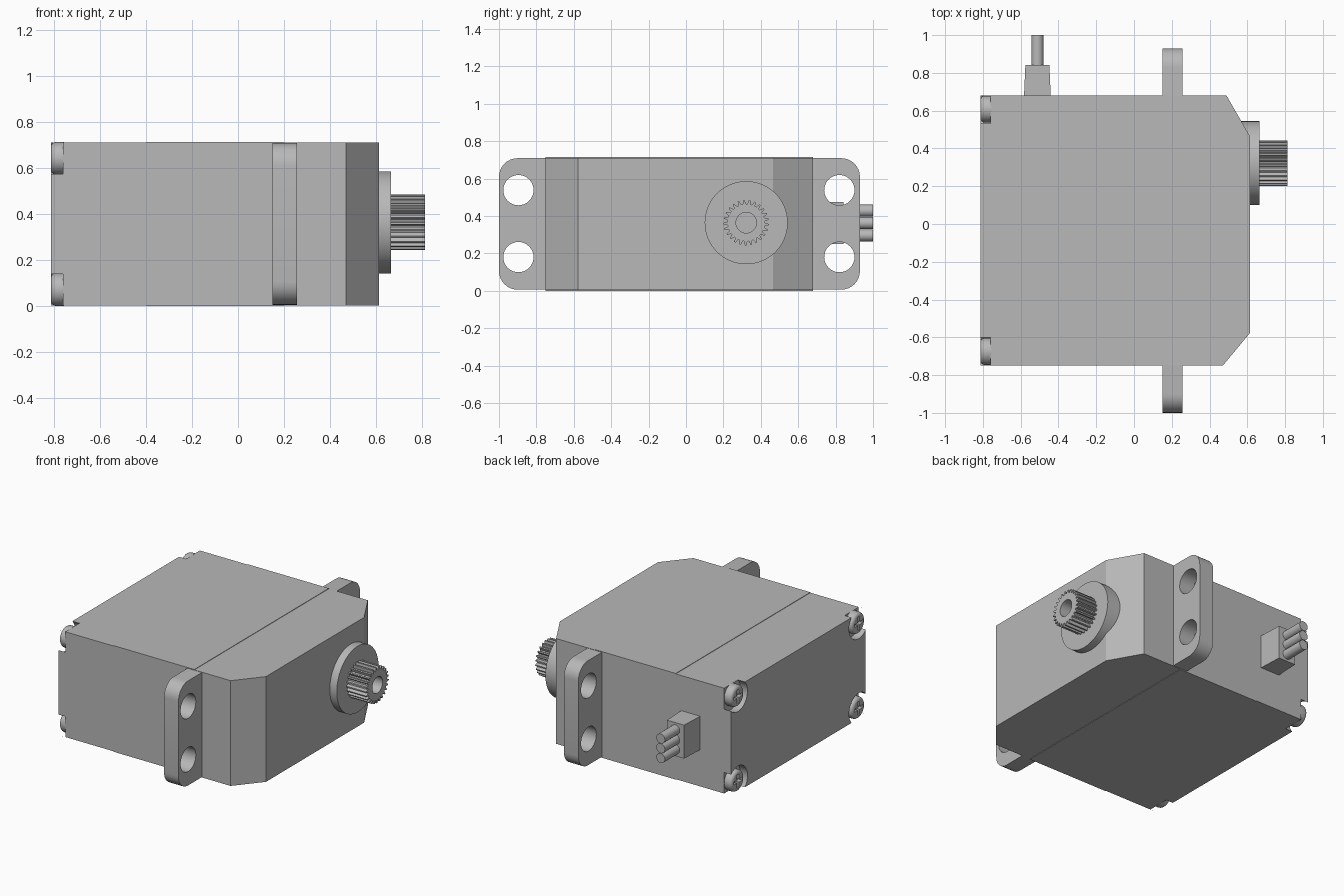
import bpy, bmesh
from math import sin, cos, pi, radians

if "Cube" in bpy.data.objects:
    bpy.data.objects.remove(bpy.data.objects["Cube"])

grey = bpy.data.materials.new("plain grey")
grey.use_nodes = True
COLOUR = (0.48, 0.48, 0.48, 1)
grey.diffuse_color = COLOUR
grey.node_tree.nodes["Principled BSDF"].inputs["Base Color"].default_value = COLOUR


def place(axis, a, b, t):
    """Map a 2D profile point and a distance along an axis to 3D."""
    return {"x": (t, a, b), "y": (a, t, b), "z": (a, b, t)}[axis]


def prism(name, points, axis, lo, hi, bevel_lo=0):
    """Extrude a profile along an axis, optionally rounding the rim at lo."""
    bm = bmesh.new()
    base = bm.faces.new([bm.verts.new(place(axis, a, b, lo)) for a, b in points])
    rim = list(base.edges)
    ext = bmesh.ops.extrude_face_region(bm, geom=[base], use_keep_orig=True)
    for v in ext["geom"]:
        if isinstance(v, bmesh.types.BMVert):
            v.co["xyz".index(axis)] = hi
    bmesh.ops.recalc_face_normals(bm, faces=bm.faces)
    if bevel_lo:
        bmesh.ops.bevel(bm, geom=rim, offset=bevel_lo, segments=4,
                        profile=0.5, affect="EDGES")
    mesh = bpy.data.meshes.new(name)
    bm.to_mesh(mesh)
    bm.free()
    mesh.materials.append(grey)
    obj = bpy.data.objects.new(name, mesh)
    bpy.context.collection.objects.link(obj)
    return obj


def circle(a, b, r, n=32):
    return [(a + r * cos(2 * pi * i / n), b + r * sin(2 * pi * i / n)) for i in range(n)]


def rect(a0, b0, a1, b1):
    return [(a0, b0), (a1, b0), (a1, b1), (a0, b1)]


def rounded_rect(a0, b0, a1, b1, r, n=8):
    corners = [(a1 - r, b1 - r), (a0 + r, b1 - r), (a0 + r, b0 + r), (a1 - r, b0 + r)]
    return [(a + r * cos(pi / 2 * (k + i / n)), b + r * sin(pi / 2 * (k + i / n)))
            for k, (a, b) in enumerate(corners) for i in range(n + 1)]


def activate(obj):
    bpy.ops.object.select_all(action="DESELECT")
    obj.select_set(True)
    bpy.context.view_layer.objects.active = obj


def cut(obj, cutters):
    """Subtract each cutter and discard it."""
    activate(obj)
    for cutter in cutters:
        cutter.hide_render = True
        mod = obj.modifiers.new("cut", "BOOLEAN")
        mod.operation, mod.solver, mod.object = "DIFFERENCE", "EXACT", cutter
        bpy.ops.object.modifier_apply(modifier=mod.name)
        bpy.data.objects.remove(cutter)


def smooth(obj):
    activate(obj)
    bpy.ops.object.shade_smooth_by_angle(angle=radians(30))


FRONT, BACK, TOP = -0.75, 0.68, 0.714
REAR, FACE = -0.812, 0.613
SCREWS = [(y, z) for y in (-0.675, 0.608) for z in (0.072, 0.642)]

# Housing: three sections, the middle one a hair taller
rear_cover = prism("rear_cover", rect(REAR, FRONT, -0.4, BACK), "z", 0.003, TOP - 0.003)
middle_case = prism("middle_case", rect(-0.4, FRONT, 0.2, BACK), "z", 0, TOP)
gear_case = prism("gear_case", [(0.2, FRONT), (0.47, FRONT), (FACE, -0.578),
                                (FACE, 0.465), (0.49, BACK), (0.2, BACK)],
                  "z", 0.003, TOP - 0.003)

# Corner pockets for the screws
cut(rear_cover, [prism("pocket", circle(y, z, 0.102), "x", -0.9, -0.76) for y, z in SCREWS])
smooth(rear_cover)

# Mounting flange with four holes
flange = prism("mounting_flange", rounded_rect(-1, 0.006, 0.93, TOP - 0.005, 0.1),
               "x", 0.15, 0.257)
cut(flange, [prism("hole", circle(y, z, 0.081), "x", 0, 0.4)
             for y in (-0.896, 0.82) for z in (0.18, 0.538)])
smooth(flange)

# Output boss and splined shaft
SHAFT_Y, SHAFT_Z = 0.322, 0.364
boss = prism("output_boss", circle(SHAFT_Y, SHAFT_Z, 0.222, 64), "x", 0.5, 0.665)
smooth(boss)

TEETH = 25
spline = []
for i in range(TEETH):
    for step, r in ((0, 0.1), (0.3, 0.1), (0.52, 0.121), (0.78, 0.121)):
        ang = 2 * pi * (i + step) / TEETH
        spline.append((SHAFT_Y + r * cos(ang), SHAFT_Z + r * sin(ang)))
shaft = prism("splined_shaft", spline, "x", 0.65, 0.812)
cut(shaft, [prism("bore", circle(SHAFT_Y, SHAFT_Z, 0.055), "x", 0.67, 0.9)])
smooth(shaft)

# Screws with cross slots
for n, (y, z) in enumerate(SCREWS, 1):
    screw = prism(f"case_screw_{n}", circle(y, z, 0.071), "x", -0.813, -0.755, 0.022)
    cut(screw, [prism("slot", rect(y - a, z - b, y + a, z + b), "x", -0.9, -0.785)
                for a, b in ((0.045, 0.01), (0.01, 0.045))])
    smooth(screw)

# Cable strain relief and three wires
prism("strain_relief", [(-0.583, 0.66), (-0.44, 0.66), (-0.448, 0.842), (-0.575, 0.842)],
      "z", 0.25, 0.475)
for n in range(3):
    wire = prism(f"wire_{n + 1}", circle(-0.511, 0.296 + 0.066 * n, 0.032, 24), "y", 0.83, 1)
    smooth(wire)
